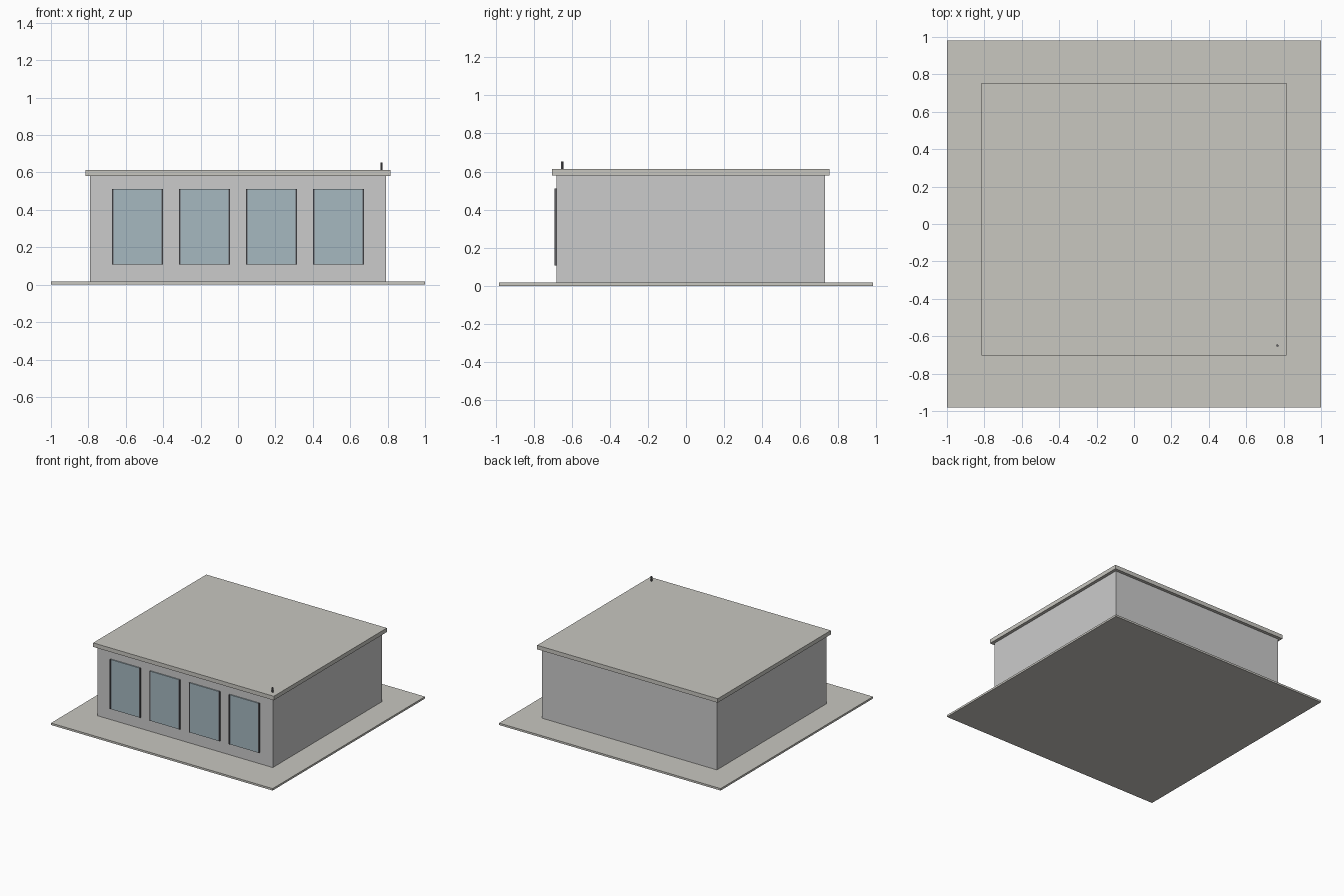
import bpy

if "Cube" in bpy.data.objects:
    bpy.data.objects.remove(bpy.data.objects["Cube"])


def material(name, rgb):
    m = bpy.data.materials.new(name)
    m.diffuse_color = (*rgb, 1)
    m.use_nodes = True
    m.node_tree.nodes["Principled BSDF"].inputs["Base Color"].default_value = m.diffuse_color
    return m


CONCRETE = material("concrete", (0.58, 0.57, 0.53))
WALL = material("wall_paint", (0.58, 0.57, 0.56))
GLASS = material("glass", (0.38, 0.48, 0.53))
DARK = material("dark_metal", (0.12, 0.12, 0.13))


def box(name, x, y, z, mat):
    """Box from (min, max) ranges on each axis."""
    center = [(a + b) / 2 for a, b in (x, y, z)]
    bpy.ops.mesh.primitive_cube_add(size=1, location=center)
    ob = bpy.context.object
    ob.name = name
    ob.scale = [b - a for a, b in (x, y, z)]
    bpy.ops.object.transform_apply(location=False, rotation=False, scale=True)
    ob.data.materials.append(mat)
    return ob


# Ground slab, walls and overhanging flat roof
box("base_slab", (-1, 1), (-0.982, 0.982), (0, 0.016), CONCRETE)
box("walls", (-0.79, 0.79), (-0.68, 0.73), (0.016, 0.58), WALL)
box("roof_slab", (-0.815, 0.815), (-0.703, 0.755), (0.58, 0.613), CONCRETE)

# Row of four front windows, each with dark side posts
W, POST = 0.137, 0.009
Z = (0.107, 0.511)
for i in range(4):
    cx = (i - 1.5) * 0.358
    box(f"window_glass_{i + 1}", (cx - W + POST, cx + W - POST), (-0.689, -0.675), Z, GLASS)
    for side, s in (("left", -1), ("right", 1)):
        a, b = sorted((cx + s * W, cx + s * (W - POST)))
        box(f"window_post_{side}_{i + 1}", (a, b), (-0.691, -0.675), Z, DARK)

# Small vent pipe at the front right corner of the roof
bpy.ops.mesh.primitive_cylinder_add(vertices=12, radius=0.006, depth=0.042,
                                    location=(0.767, -0.65, 0.631))
pipe = bpy.context.object
pipe.name = "vent_pipe"
pipe.data.materials.append(DARK)
bpy.ops.object.shade_smooth_by_angle()
